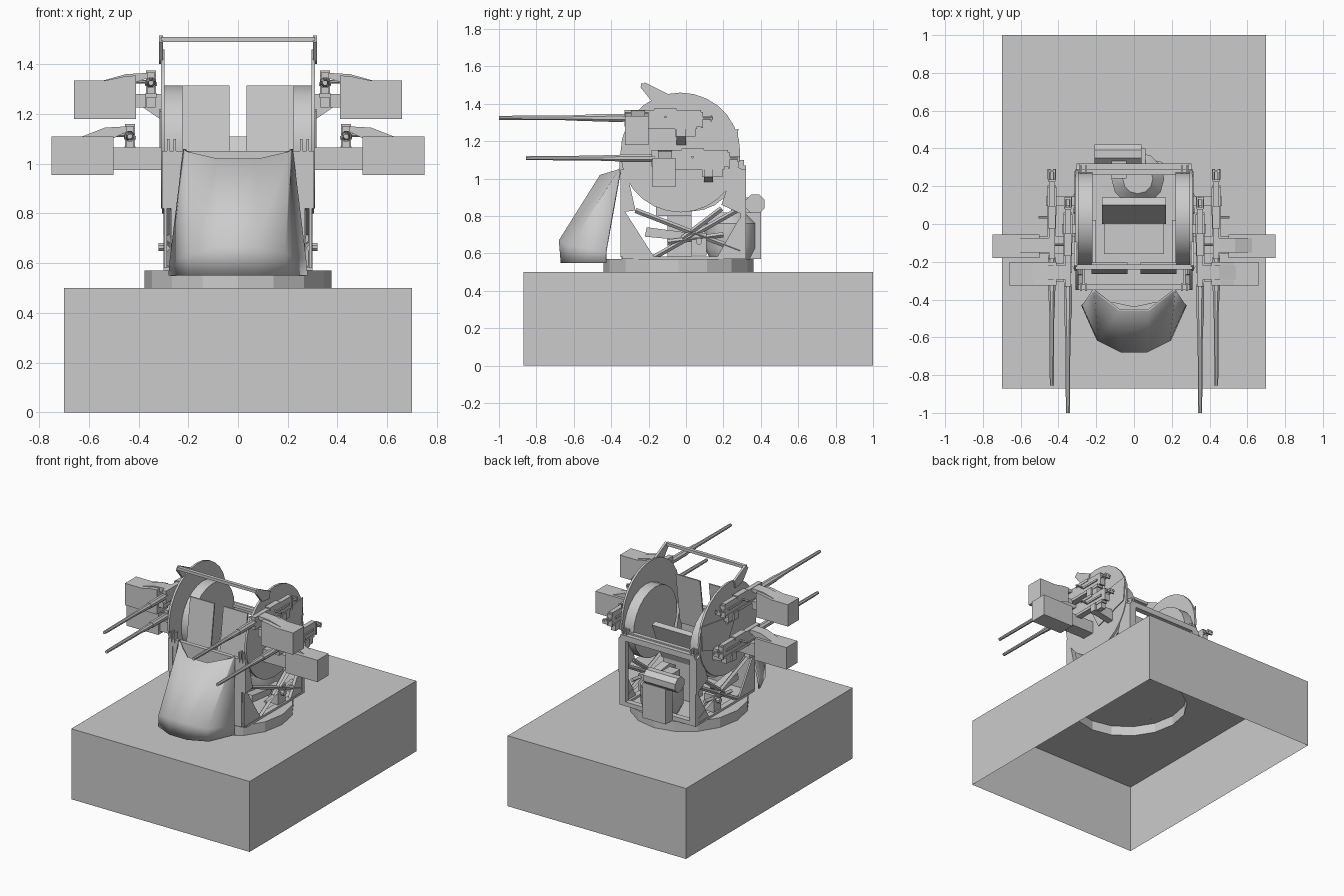
import bpy, bmesh
from math import cos, sin, pi
from mathutils import Vector

if "Cube" in bpy.data.objects:
    bpy.data.objects.remove(bpy.data.objects["Cube"])


def finish(name, bm, smooth=False, recalc=True):
    if recalc:
        bmesh.ops.recalc_face_normals(bm, faces=bm.faces)
    me = bpy.data.meshes.new(name)
    bm.to_mesh(me)
    bm.free()
    ob = bpy.data.objects.new(name, me)
    bpy.context.collection.objects.link(ob)
    if smooth:
        bpy.ops.object.select_all(action='DESELECT')
        ob.select_set(True)
        bpy.context.view_layer.objects.active = ob
        bpy.ops.object.shade_smooth_by_angle(angle=0.7)
    return ob


def loft(name, rings, caps=True, smooth=False, closed=True):
    bm = bmesh.new()
    rows = [[bm.verts.new(p) for p in r] for r in rings]
    n = len(rows[0])
    for a, b in zip(rows, rows[1:]):
        for i in range(n if closed else n - 1):
            j = (i + 1) % n
            bm.faces.new((a[i], a[j], b[j], b[i]))
    if caps:
        bm.faces.new(rows[0])
        bm.faces.new(rows[-1])
    return finish(name, bm, smooth)


def prism(name, axis, a, b, pts, smooth=False):
    """Extrude a profile along x (pts = y,z) or y (pts = x,z)."""
    place = (lambda t, p: (t, p[0], p[1])) if axis == 'x' else (lambda t, p: (p[0], t, p[1]))
    return loft(name, [[place(t, p) for p in pts] for t in (a, b)], smooth=smooth)


def box(name, x0, x1, y0, y1, z0, z1):
    return prism(name, 'x', x0, x1, [(y0, z0), (y1, z0), (y1, z1), (y0, z1)])


def tube(name, stations, sides=10, smooth=True):
    """Round bar through (point, radius) stations along a straight line."""
    d = (Vector(stations[-1][0]) - Vector(stations[0][0])).normalized()
    u = d.orthogonal().normalized()
    v = d.cross(u)
    ang = [2 * pi * (i + .5) / sides for i in range(sides)]
    return loft(name, [[Vector(p) + r * (cos(t) * u + sin(t) * v) for t in ang]
                       for p, r in stations], smooth=smooth)


def circle(cy, cz, r, n):
    return [(cy + r * cos(2 * pi * i / n), cz + r * sin(2 * pi * i / n)) for i in range(n)]


# Pedestal: open underneath, with a round opening under the turntable
disc = [(.375 * cos(2 * pi * i / 16), -.04 + .4 * sin(2 * pi * i / 16)) for i in range(16)]
corners = [(-.7, -.87), (.7, -.87), (.7, 1), (-.7, 1)]
bm = bmesh.new()
low = [bm.verts.new((x, y, 0)) for x, y in corners]
top = [bm.verts.new((x, y, .5)) for x, y in corners]
hole = [bm.verts.new((x, y, .5)) for x, y in disc]
edges = [bm.edges.new((l[i], l[(i + 1) % len(l)])) for l in (top, hole) for i in range(len(l))]
bmesh.ops.triangle_fill(bm, edges=edges, use_beauty=True, normal=(0, 0, 1))
for i in range(4):
    j = (i + 1) % 4
    bm.faces.new((low[i], low[j], top[j], top[i]))
finish("pedestal", bm)

# Turntable
bm = bmesh.new()
a = [bm.verts.new((x, y, .5)) for x, y in disc]
b = [bm.verts.new((x, y, .57)) for x, y in disc]
bm.faces.new(b)
for i in range(16):
    j = (i + 1) % 16
    bm.faces.new((a[i], a[j], b[j], b[i]))
finish("turntable", bm, recalc=False)

# Front armour shield, lofted from half sections
halves = [[(.28, -.43, .55), (.2, -.61, .55), (.07, -.67, .55)],
          [(.275, -.43, .61), (.19, -.62, .64), (.07, -.68, .67)],
          [(.22, -.35, 1.06), (.21, -.36, 1.05), (.08, -.46, 1.02)]]
shield = loft("front_shield", [[(-x, y, z) for x, y, z in h] + h[::-1] for h in halves],
              caps=False, closed=False, smooth=True)
sol = shield.modifiers.new("thickness", 'SOLIDIFY')
sol.thickness = .012

# Seat and rear machinery
prism("seat_back", 'x', -.17, .17, [(0, .84), (.03, .83), (.14, 1.1), (.1, 1.11)])
box("seat_cushion", -.16, .16, -.16, .03, .8, .85)
box("seat_support", -.06, .06, -.1, .03, .57, .8)
tube("rear_motor", [((-.21, .37, .865), .055), ((.04, .37, .865), .055)], 8)
tube("generator_body", [((.02, .24, .57), .11), ((.02, .24, .63), .14),
                        ((.02, .24, .76), .14), ((.02, .24, .82), .08)], 12)
box("rear_case", -.12, .06, .32, .4, .57, .82)
box("motor_bracket", -.12, -.04, .24, .34, .82, .9)
box("rear_rail", -.29, .29, .28, .32, 1.03, 1.07)
box("rear_rail_lip", -.29, .29, .26, .29, 1.06, 1.08)
box("rear_sill", -.29, .29, .28, .32, .57, .6)
box("front_crossbar", -.28, .28, -.35, -.32, 1.0, 1.05)
box("front_lower_panel", -.27, .27, -.345, -.335, .57, 1.0)

# Sight bar above the gunner
box("sight_bar", -.31, .31, -.24, -.215, 1.49, 1.51)

for s, side in ((1, "right"), (-1, "left")):
    def n(part):
        return side + "_" + part

    # Carriage frame
    prism(n("front_bracket"), 'x', s * .27, s * .305,
          [(-.35, .82), (-.27, .83), (-.32, 1.05), (-.35, 1.05)])
    prism(n("front_gusset"), 'x', s * .285, s * .297,
          [(-.35, .58), (-.17, .58), (-.33, .83), (-.35, .83)])
    prism(n("rear_bracket"), 'x', s * .27, s * .305,
          [(.19, .86), (.32, .8), (.32, 1.04), (.26, 1.07)])
    box(n("rear_post"), s * .25, s * .3, .29, .32, .57, 1.05)
    prism(n("rear_gusset"), 'x', s * .275, s * .297,
          [(.16, .57), (.32, .57), (.32, .82), (.28, .78)])
    box(n("side_sill"), s * .26, s * .3, -.34, .32, .57, .585)
    for k, p, q in ((1, (-.27, .83), (.3, .61)), (2, (.27, .83), (-.17, .58)),
                    (3, (.19, .84), (-.02, .68)), (4, (-.1, .66), (.2, .7))):
        tube(n("strut_%d" % k), [((s * .285, *p), .014), ((s * .285, *q), .014)], 4, False)
    prism(n("pedal_arm"), 'x', s * .2, s * .26,
          [(-.22, .69), (-.01, .67), (.02, .71), (-.21, .74)])
    box(n("drive_box"), s * .22, s * .295, .03, .11, .59, .71)
    tube(n("drive_knob"), [((s * .29, .07, .665), .018), ((s * .32, .07, .665), .018)], 8)
    for y in (-.335, .29):
        for x in (.25, .275):
            box(n("clevis"), s * x, s * (x + .01), y - .02, y + .02, 1.03, 1.1)

    # Trunnion drum and the large plate carrying the guns
    prism(n("trunnion_drum"), 'x', s * .22, s * .295, circle(.03, 1.07, .245, 24), True)
    prism(n("gun_plate"), 'x', s * .295, s * .31, circle(-.03, 1.14, .32, 28), True)
    prism(n("rear_plate"), 'x', s * .308, s * .316,
          [(-.11, 1.21), (.28, 1.265), (.265, 1.09), (.0, 1.0)])
    prism(n("sight_arm"), 'x', s * .302, s * .318,
          [(-.245, 1.49), (-.22, 1.515), (-.09, 1.45), (-.1, 1.4), (-.18, 1.41)])

    # Tilted gunner's shield plate
    prism(n("gunner_plate"), 'x', s * .035, s * .225,
          [(-.215, 1.315), (-.205, 1.315), (-.255, .95), (-.265, .95)])

    # Guns: (name, x, y shift, z)
    for g, x, dy, z in (("upper", .35, 0, 1.325), ("lower", .435, .145, 1.11)):
        def m(part):
            return side + "_" + g + "_" + part
        X = s * x
        o = s  # outward direction

        tube(m("barrel"), [((X, -1 + dy, z), .011), ((X, -.96 + dy, z), .012),
                           ((X, -.62 + dy, z), .014), ((X, -.58 + dy, z), .017),
                           ((X, -.5 + dy, z), .019), ((X, -.5 + dy, z), .022),
                           ((X, -.34 + dy, z), .023), ((X, -.31 + dy, z), .018)], 8)
        box(m("receiver"), X - .016, X + .016, -.33 + dy, .08 + dy, z - .045, z + .042)
        box(m("receiver_lid"), X - .02, X + .02, -.17 + dy, -.05 + dy, z + .03, z + .05)
        box(m("receiver_rib"), X - .024, X + .024, -.1 + dy, .05 + dy, z - .012, z + .002)
        box(m("back_plate"), X - .02, X + .02, .08 + dy, .09 + dy, z - .055, z + .03)
        for dx in (-.014, .014):
            tube(m("grip"), [((X + dx, .09 + dy, z), .008), ((X + dx, .145 + dy, z), .008)], 6)
        box(m("trigger_bar"), X - .02, X + .02, .13 + dy, .14 + dy, z - .02, z + .012)
        tube(m("charging_handle"), [((X, -.11 + dy, z + .005), .007),
                                    ((X + o * .07, -.11 + dy, z + .005), .007)], 6)
        prism(m("sight_leaf"), 'x', X - .006, X + .006,
              [(-.13 + dy, z + .04), (-.11 + dy, z + .04), (-.115 + dy, z - .02), (-.13 + dy, z - .02)])

        # Cradle arm out from the plate, in front view a tapering bracket
        lo = z - .155 if g == "upper" else z - .13
        prism(m("cradle_arm"), 'y', -.05 + dy, .0 + dy,
              [(s * .3, lo), (X + o * .03, z - .1), (X + o * .03, z - .045), (s * .3, z - .045)])
        box(m("cradle"), X - .022, X + .022, -.26 + dy, .06 + dy, z - .06, z - .04)
        box(m("cradle_block"), X - .018, X + .018, -.06 + dy, .05 + dy, z - .1, z - .05)

        # Ammunition box with a sloped feed throat
        out, zt, zb = (.66, 1.335, 1.18) if g == "upper" else (.75, 1.11, .955)
        y0, y1 = -.325 + dy, -.2 + dy
        inner = out - .25
        prism(m("ammo_box"), 'y', y0, y1,
              [(s * inner, zb), (s * out, zb), (s * out, zt), (s * (inner + .12), zt),
               (s * (inner + .05), zt + .015), (s * inner, zt + .02)]
              if g == "upper" else
              [(s * inner, zb), (s * out, zb), (s * out, zt), (s * inner, zt)])
        prism(m("feed_chute"), 'y', y0 + .03, y1 - .02,
              [(s * (x + .01), z + .02), (s * (x + .01), z + .04), (s * (x + .1), z + .035),
               (s * (x + .19), zt), (s * (x + .07), zt - .01)])
        box(m("ammo_tray"), s * (.31 if g == "lower" else .37), s * (inner + .01),
            y0 + .02, y1 - .01, z - .135 if g == "lower" else z - .1, z - .045)
